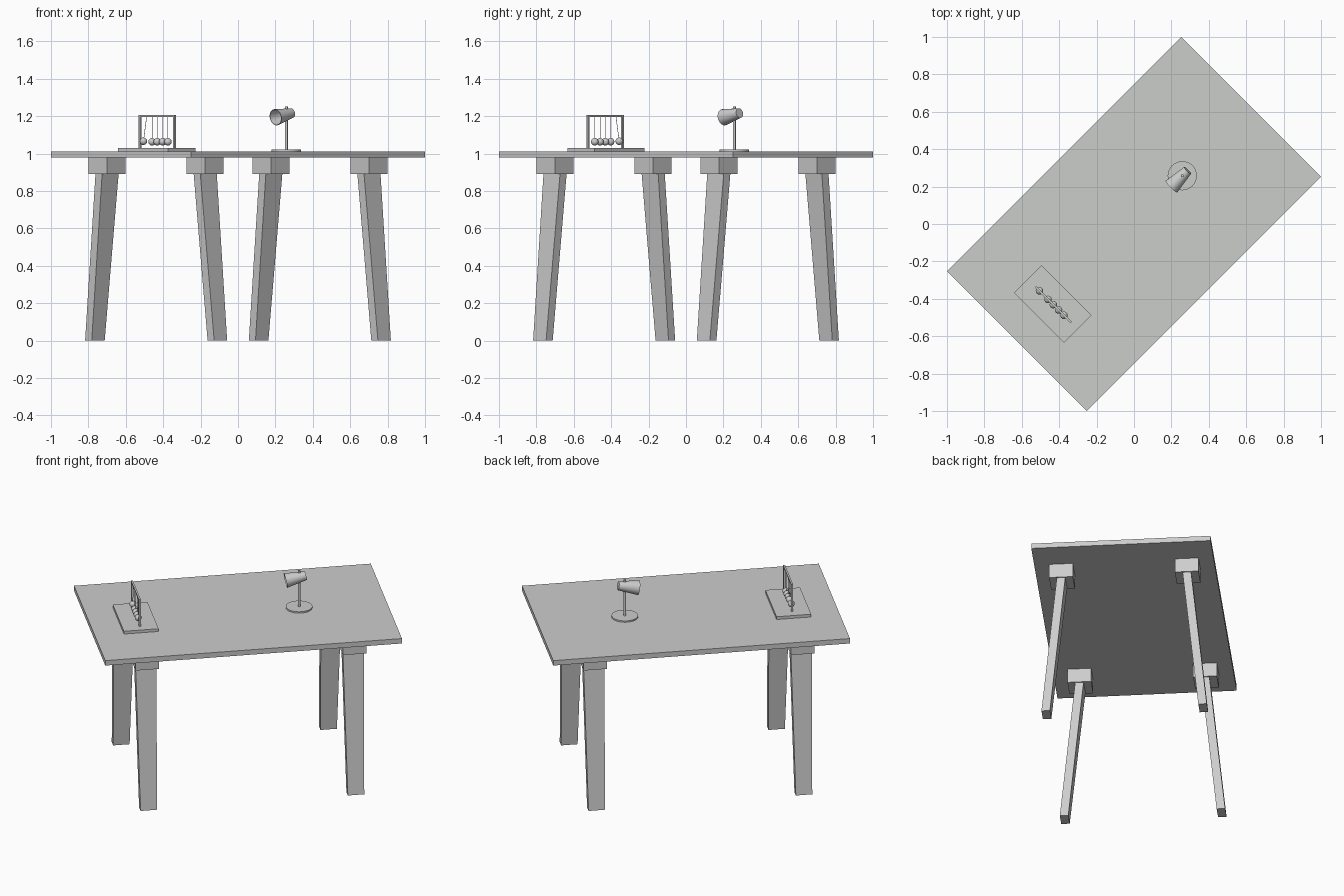
import bpy, bmesh, math
from mathutils import Matrix, Vector

cube = bpy.data.objects.get("Cube")
if cube:
    bpy.data.objects.remove(cube, do_unlink=True)

# One plain grey for everything
GREY = (0.6, 0.61, 0.6, 1.0)
mat = bpy.data.materials.new("plain grey")
mat.use_nodes = True
mat.diffuse_color = GREY
mat.node_tree.nodes["Principled BSDF"].inputs["Base Color"].default_value = GREY

# Parts are laid out along the table, then the whole desk is turned 45 degrees
TURN = Matrix.Rotation(math.radians(45), 4, 'Z')


def finish(name, bm, smooth=False):
    bmesh.ops.recalc_face_normals(bm, faces=bm.faces)
    bm.transform(TURN)
    mesh = bpy.data.meshes.new(name)
    bm.to_mesh(mesh)
    bm.free()
    mesh.materials.append(mat)
    obj = bpy.data.objects.new(name, mesh)
    bpy.context.collection.objects.link(obj)
    if smooth:
        bpy.ops.object.select_all(action='DESELECT')
        obj.select_set(True)
        bpy.context.view_layer.objects.active = obj
        bpy.ops.object.shade_smooth_by_angle(angle=math.radians(40))
    return obj


def box(name, centre, size):
    bm = bmesh.new()
    bmesh.ops.create_cube(bm, size=1, matrix=Matrix.Translation(centre) @ Matrix.Diagonal((*size, 1)))
    return finish(name, bm)


def rod(name, start, end, r1, r2=None, segments=16):
    start, end = Vector(start), Vector(end)
    axis = end - start
    m = Matrix.Translation((start + end) / 2) @ axis.to_track_quat('Z', 'Y').to_matrix().to_4x4()
    bm = bmesh.new()
    bmesh.ops.create_cone(bm, cap_ends=True, segments=segments, radius1=r1,
                          radius2=r1 if r2 is None else r2, depth=axis.length, matrix=m)
    return finish(name, bm, True)


def leg(name, x, y_top, y_foot, z_top):
    # Slab leg, narrowing to the foot and splayed sideways
    bm = bmesh.new()
    bmesh.ops.create_cube(bm, size=1)
    for v in bm.verts:
        top = v.co.z > 0
        v.co.x = x + v.co.x * (0.125 if top else 0.098)
        v.co.y = (y_top if top else y_foot) + v.co.y * 0.05
        v.co.z = z_top if top else 0
    return finish(name, bm)


# Table
box("table_top", (0, 0, 0.996), (1.772, 1.058, 0.032))
for sx, end in ((-1, "near"), (1, "far")):
    for sy, side in ((-1, "front"), (1, "back")):
        label = f"{side}_{end}"
        box(f"{label}_leg_block", (0.619 * sx, 0.371 * sy, 0.936), (0.14, 0.14, 0.09))
        leg(f"{label}_leg", 0.619 * sx, 0.371 * sy, 0.463 * sy, 0.893)

# Swinging ball toy
TX = -0.61
box("toy_base", (TX, 0.005, 1.021), (0.207, 0.378, 0.018))
for sy in (-1, 1):
    box("toy_post", (TX, 0.13 * sy, 1.115), (0.011, 0.011, 0.18))
box("toy_crossbar", (TX, 0, 1.2), (0.011, 0.27, 0.011))
for i in range(5):
    hang = 0.04 * (i - 2)
    y, z = (hang + 0.025, 1.066) if i == 4 else (hang, 1.063)
    bm = bmesh.new()
    bmesh.ops.create_uvsphere(bm, u_segments=16, v_segments=10, radius=0.02,
                              matrix=Matrix.Translation((TX, y, z)))
    finish("toy_ball", bm, True)
    rod("toy_string", (TX, hang, 1.2), (TX, y, z), 0.0015, segments=6)

# Desk lamp
LX = 0.365
rod("lamp_foot", (LX, 0, 1.01), (LX, 0, 1.021), 0.078, segments=32)
rod("lamp_stem", (LX, 0, 1.02), (LX, 0, 1.252), 0.008)

# Lamp shade: hollow cone, open at its wide end
shade = rod("lamp_shade", (0.284, 0, 1.194), (0.405, 0, 1.216), 0.044, 0.026, 32)
bm = bmesh.new()
bm.from_mesh(shade.data)
caps = sorted((f for f in bm.faces if len(f.verts) > 4), key=lambda f: f.calc_area())
bmesh.ops.delete(bm, geom=[caps[-1]], context='FACES_ONLY')
bm.to_mesh(shade.data)
bm.free()
wall = shade.modifiers.new("wall", 'SOLIDIFY')
wall.thickness = 0.003
wall.offset = -1
